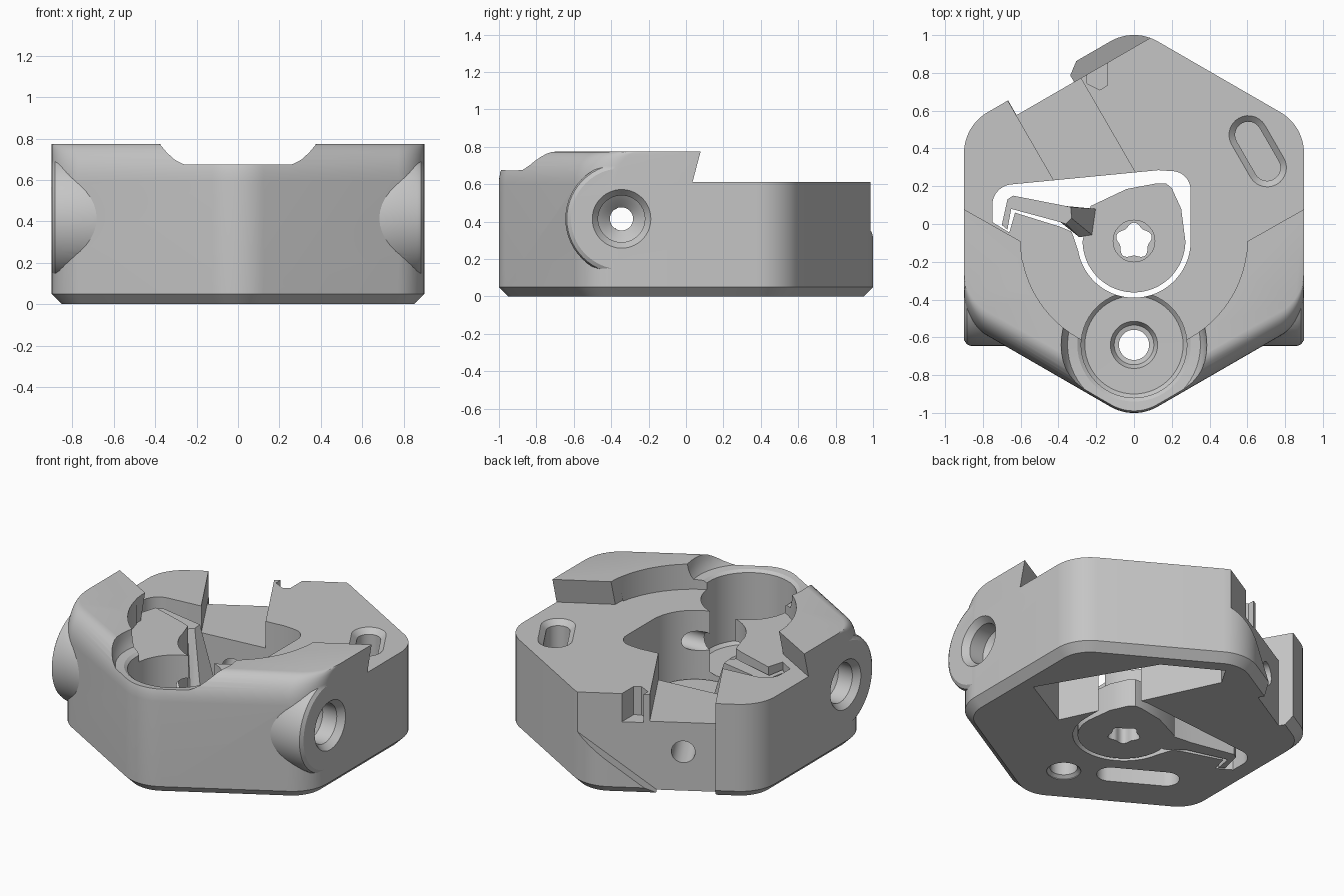
import bpy, bmesh
from math import sin, cos, pi, radians
from mathutils import Matrix

cube = bpy.data.objects.get("Cube")
if cube:
    bpy.data.objects.remove(cube)

grey = bpy.data.materials.new("warm grey plastic")
grey.use_nodes = True
tone = (0.56, 0.56, 0.56, 1)
grey.diffuse_color = tone
grey.node_tree.nodes["Principled BSDF"].inputs["Base Color"].default_value = tone


def loft(name, rings, matrix=Matrix()):
    """Closed solid through equal-length rings of 3D points."""
    bm = bmesh.new()
    loops = [[bm.verts.new(p) for p in ring] for ring in rings]
    n = len(loops[0])
    for a, b in zip(loops, loops[1:]):
        for i in range(n):
            bm.faces.new((a[i], a[(i + 1) % n], b[(i + 1) % n], b[i]))
    bm.faces.new(loops[0])
    bm.faces.new(loops[-1])
    bm.transform(matrix)
    bmesh.ops.recalc_face_normals(bm, faces=bm.faces)
    mesh = bpy.data.meshes.new(name)
    bm.to_mesh(mesh)
    bm.free()
    mesh.materials.append(grey)
    obj = bpy.data.objects.new(name, mesh)
    bpy.context.collection.objects.link(obj)
    return obj


def prism(name, pts, z0, z1, matrix=Matrix()):
    return loft(name, [[(x, y, z) for x, y in pts] for z in (z0, z1)], matrix)


def arc(cx, cy, r, a0, a1, n=40):
    angles = [radians(a0 + (a1 - a0) * i / n) for i in range(n + 1)]
    return [(cx + r * cos(a), cy + r * sin(a)) for a in angles]


def lathe(name, profile, matrix=Matrix(), n=56):
    """Turned solid from (radius, height) pairs."""
    return loft(name, [[(x, y, z) for x, y in arc(0, 0, r, 0, 360, n)[:-1]]
                       for r, z in profile], matrix)


def combine(target, tools, operation="DIFFERENCE"):
    for tool in tools:
        mod = target.modifiers.new("combine", "BOOLEAN")
        mod.operation, mod.solver, mod.object = operation, "EXACT", tool
        bpy.context.view_layer.update()
        graph = bpy.context.evaluated_depsgraph_get()
        mesh = bpy.data.meshes.new_from_object(target.evaluated_get(graph))
        target.modifiers.clear()
        target.data = mesh
        bpy.data.objects.remove(tool)


def hex_ring(z, everywhere=0, front=0):
    """Rounded hexagon, optionally shrunk overall or on its two front edges."""
    inset = [everywhere + (front if i in (4, 5) else 0) for i in range(6)]
    ring = []
    for i in range(6):
        o, o2 = inset[i], inset[(i + 1) % 6]
        r = 0.25 - min(o, o2)
        p, q = 0.9 - o - r, 0.9 - o2 - r
        a, b = (p - q / 2) / 0.75, (q - p / 2) / 0.75
        t, t2 = radians(60 * i), radians(60 * i + 60)
        cx, cy = a * cos(t) + b * cos(t2), a * sin(t) + b * sin(t2)
        ring += [(x, y, z) for x, y in arc(cx, cy, r, 60 * i, 60 * i + 60, 12)]
    return ring


def slot(cx, cy, half, r, angle):
    pts = arc(half, 0, r, -90, 90, 14) + arc(-half, 0, r, 90, 270, 14)
    c, s = cos(radians(angle)), sin(radians(angle))
    return [(cx + x * c - y * s, cy + x * s + y * c) for x, y in pts]


def at(x, y, z=0):
    return Matrix.Translation((x, y, z))


# Hexagonal body: bottom chamfer, walls, rounded front top edge
rings = [hex_ring(0, 0.05), hex_ring(0.05)]
for k in range(9):
    t = k / 8 * pi / 2
    rings.append(hex_ring(0.6 + 0.175 * sin(t), 0, 0.11 * (1 - cos(t))))
body = loft("body", rings)

# Screw bosses on both sides
side_axes = [at(0, -0.345, 0.415) @ Matrix.Rotation(radians(s * 90), 4, "Y") for s in (1, -1)]
combine(body, [lathe("boss", [(0.3, 0.62), (0.3, 0.865), (0.292, 0.885), (0.27, 0.899)], m)
               for m in side_axes], "UNION")

# Lowered back deck with undercut straight edges and a round front
deck = [(1.2, 0.26)] + arc(0, -0.08, 0.6, 0, -180, 48) + [(-1.2, 0.26), (-1.2, 1.3), (1.2, 1.3)]
low = [(x, y - 0.055 if abs(x) > 0.59 and y < 0.5 else y) for x, y in deck]
cuts = [loft("deck_cut", [[(x, y, 0.612) for x, y in low],
                          [(x, y, 0.82) for x, y in deck]])]

# Front round pocket with a flared rim and a countersunk hole
cuts.append(lathe("front_pocket", [(0.08, -0.1), (0.08, 0.16), (0.105, 0.165), (0.125, 0.2),
                                   (0.26, 0.201), (0.28, 0.22), (0.28, 0.655), (0.3, 0.67),
                                   (0.352, 0.676), (0.367, 0.7), (0.38, 0.74), (0.388, 0.79)],
                  at(0, -0.64)))
cuts.append(lathe("bottom_countersink", [(0.1, -0.01), (0.1, 0.005), (0.07, 0.03)], at(0, -0.64)))

# Through pocket around the clamp
cuts.append(prism("clamp_pocket",
                  arc(-0.64, 0.1, 0.11, 180, 95, 10) + [(0.13, 0.285)]
                  + arc(0.2, 0.18, 0.1, 90, 0, 12) + arc(0, -0.09, 0.3, 0, -170, 40)
                  + [(-0.33, -0.04), (-0.39, -0.015), (-0.63, 0.06), (-0.66, -0.045),
                     (-0.75, 0.01)], -0.1, 0.9))

# Underside trough beside the clamp
cuts.append(prism("underside_trough", [(0.77, 0.0), (0.37, 0.68), (0.03, 0.87),
                                       (-0.04, 0.75), (0.41, -0.2)], -0.1, 0.32))

# Back face: recess with a sloped lower ledge, channel, cross hole, corner notch
back = Matrix(((0.866, 0, -0.5, 0), (0.5, 0, 0.866, 0), (0, 1, 0, 0), (0, 0, 0, 1)))
ledge = [(-0.25, -0.1), (-0.03, -0.1), (0.56, 0.35), (1.1, 0.76), (1.1, 0.9), (-0.25, 0.9)]
channel = [(-0.252, 0.44), (0.142, 0.44), (0.142, 0.91), (-0.252, 0.91)]
cuts.append(prism("back_recess", ledge, 0.81, 1.3, back))
cuts.append(prism("channel", channel, 0.2, 1.3, back))
cuts.append(lathe("back_hole", [(0.07, 0.3), (0.07, 1.3)], back @ at(-0.055, 0.25)))
cuts.append(prism("back_notch", [(-0.25, 0.745), (-0.18, 0.71), (-0.14, 0.735),
                                 (-0.14, 0.87), (-0.25, 0.87)], 0.43, 0.9))

# Blind slots, top and bottom
cuts.append(loft("top_slot", [[(x, y, z) for x, y in slot(0.655, 0.385, 0.1, r, 120)]
                              for r, z in ((0.07, 0.4), (0.07, 0.58), (0.11, 0.62))]))
cuts.append(prism("bottom_slot", slot(-0.375, -0.41, 0.165, 0.08, 150), -0.1, 0.12))

# Side screw counterbores and the cross bore
for m in side_axes:
    cuts.append(lathe("counterbore", [(0.062, 0.1), (0.062, 0.7), (0.1, 0.74), (0.125, 0.76),
                                      (0.125, 0.86), (0.165, 0.91)], m))
cuts.append(lathe("cross_bore", [(0.06, -0.5), (0.06, 0.5)], side_axes[0]))
combine(body, cuts)

# Clamp: low hub with a nose, tall hooked arm ramping down to it, lobed drive hole
clamp = prism("clamp", [(-0.23, 0.095), (-0.04, 0.185), (0.12, 0.215), (0.17, 0.215),
                        (0.2, 0.19), (0.25, 0.08)] + arc(0, -0.09, 0.272, 0, -180, 40), 0, 0.18)
hook = [(-0.36, 0.095), (-0.64, 0.15), (-0.67, 0.13), (-0.7, -0.005), (-0.67, -0.03),
        (-0.65, 0.08), (-0.39, 0.01)]
foot = [(-0.29, -0.07), (-0.22, -0.06), (-0.2, 0.08)]
head = [(-0.36, 0.0), (-0.33, 0.03), (-0.335, 0.09)]
arm = loft("arm", [[(x, y, z) for x, y in hook + end]
                   for end, z in ((foot, 0.001), (foot, 0.17), (head, 0.57))])
combine(clamp, [arm], "UNION")
lobes = []
for i in range(60):
    a = 2 * pi * i / 60
    r = 0.087 + 0.01 * sin(5 * a)
    lobes.append((r * cos(a), -0.09 + r * sin(a)))
combine(clamp, [prism("drive_hole", lobes, -0.1, 0.5),
                lathe("drive_ring", [(0.11, 0.165), (0.11, 0.3)], at(0, -0.09))])

for obj in (body, clamp):
    bpy.ops.object.select_all(action="DESELECT")
    obj.select_set(True)
    bpy.context.view_layer.objects.active = obj
    bpy.ops.object.shade_smooth_by_angle(angle=radians(28))
